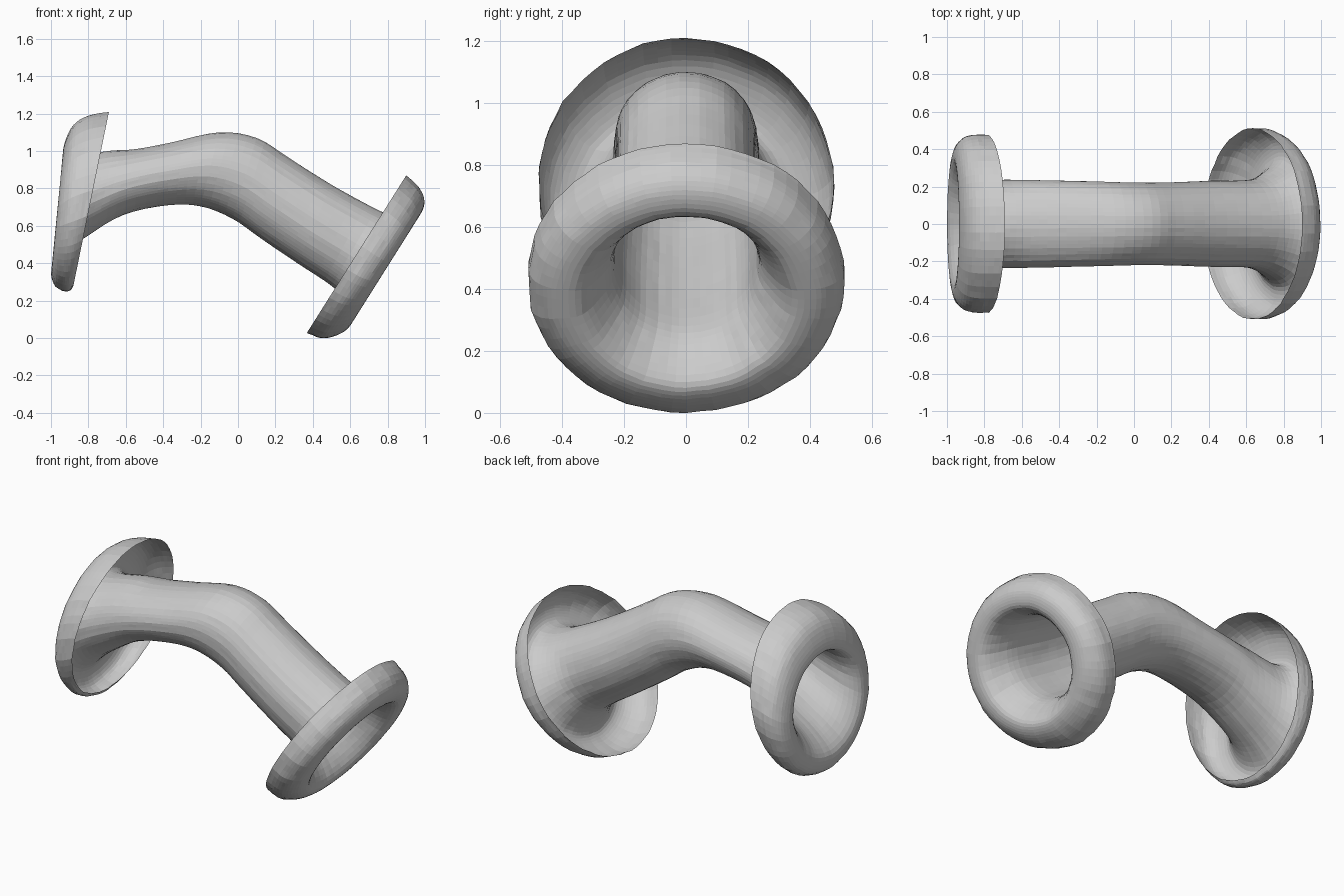
import bpy
import bmesh
import math
import random
from mathutils import Vector

cube = bpy.data.objects.get("Cube")
if cube:
    bpy.data.objects.remove(cube, do_unlink=True)

random.seed(4)
SIDES = 64   # facets around the tube
STEPS = 4    # rings between two neighbouring sections

grey = bpy.data.materials.new("pale grey")
grey.use_nodes = True
grey.diffuse_color = (0.6, 0.6, 0.6, 1)
grey.node_tree.nodes["Principled BSDF"].inputs["Base Color"].default_value = (0.6, 0.6, 0.6, 1)

# Oval sections: top x, top z, bottom x, bottom z, half width in y
left_rim = [
    (-.69, 1.21, -.88, .28, .475),
    (-.80, 1.19, -.90, .255, .475),
    (-.88, 1.14, -.94, .255, .46),
    (-.925, 1.05, -.985, .29, .41),
    (-.93, .98, -.995, .37, .33),
    (-.86, .97, -.92, .46, .265),
]
tube = [
    (-.70, 1.0, -.80, .55, .238),
    (-.55, 1.01, -.61, .66, .235),
    (-.36, 1.045, -.38, .71, .23),
    (-.1, 1.1, -.2, .705, .225),
    (.1, 1.07, -.03, .64, .22),
    (.27, .965, .12, .535, .222),
    (.5, .82, .32, .4, .23),
    (.74, .69, .50, .28, .235),
]
right_rim = [
    (.86, .64, .57, .20, .275),
    (.95, .64, .61, .10, .34),
    (.99, .69, .58, .045, .42),
    (.995, .75, .51, .01, .475),
    (.965, .81, .44, .003, .505),
    (.90, .87, .37, .03, .51),
]


def spline(a, b, c, d, t):
    """Smooth blend from b to c, guided by a and d."""
    return tuple(
        q + t / 2 * (r - p + t * (2 * p - 5 * q + 4 * r - s + t * (3 * (q - r) + s - p)))
        for p, q, r, s in zip(a, b, c, d))


def blended(sections):
    """Insert extra sections between the given ones."""
    ends = [sections[0]] + sections + [sections[-1]]
    result = []
    for i in range(len(sections) - 1):
        for k in range(STEPS):
            result.append(spline(*ends[i:i + 4], k / STEPS))
    return result + [sections[-1]]


def loft(name, sections):
    """Skin an open sheet through the oval sections."""
    bm = bmesh.new()
    rings = []
    # Slight lengthwise ridges, as on a hand-shaped surface
    ridges = [random.uniform(-.006, .006) for _ in range(SIDES)]
    for tx, tz, bx, bz, width in sections:
        top, bottom = Vector((tx, 0, tz)), Vector((bx, 0, bz))
        centre, up = (top + bottom) / 2, (top - bottom) / 2
        ring = []
        for j in range(SIDES):
            angle = math.tau * j / SIDES
            swell = 1 + ridges[j] + random.uniform(-.003, .003)
            side = Vector((0, width * math.sin(angle), 0))
            ring.append(bm.verts.new(centre + (up * math.cos(angle) + side) * swell))
        rings.append(ring)
    for near, far in zip(rings, rings[1:]):
        for j in range(SIDES):
            k = (j + 1) % SIDES
            bm.faces.new((near[j], far[j], far[k], near[k]))
    bmesh.ops.reverse_faces(bm, faces=bm.faces)
    mesh = bpy.data.meshes.new(name)
    bm.to_mesh(mesh)
    bm.free()
    mesh.materials.append(grey)
    obj = bpy.data.objects.new(name, mesh)
    bpy.context.collection.objects.link(obj)
    return obj


# One continuous sheet: rolled rim, bent hollow tube, rolled rim
loft("bent_flared_tube", blended(left_rim + tube + right_rim))
